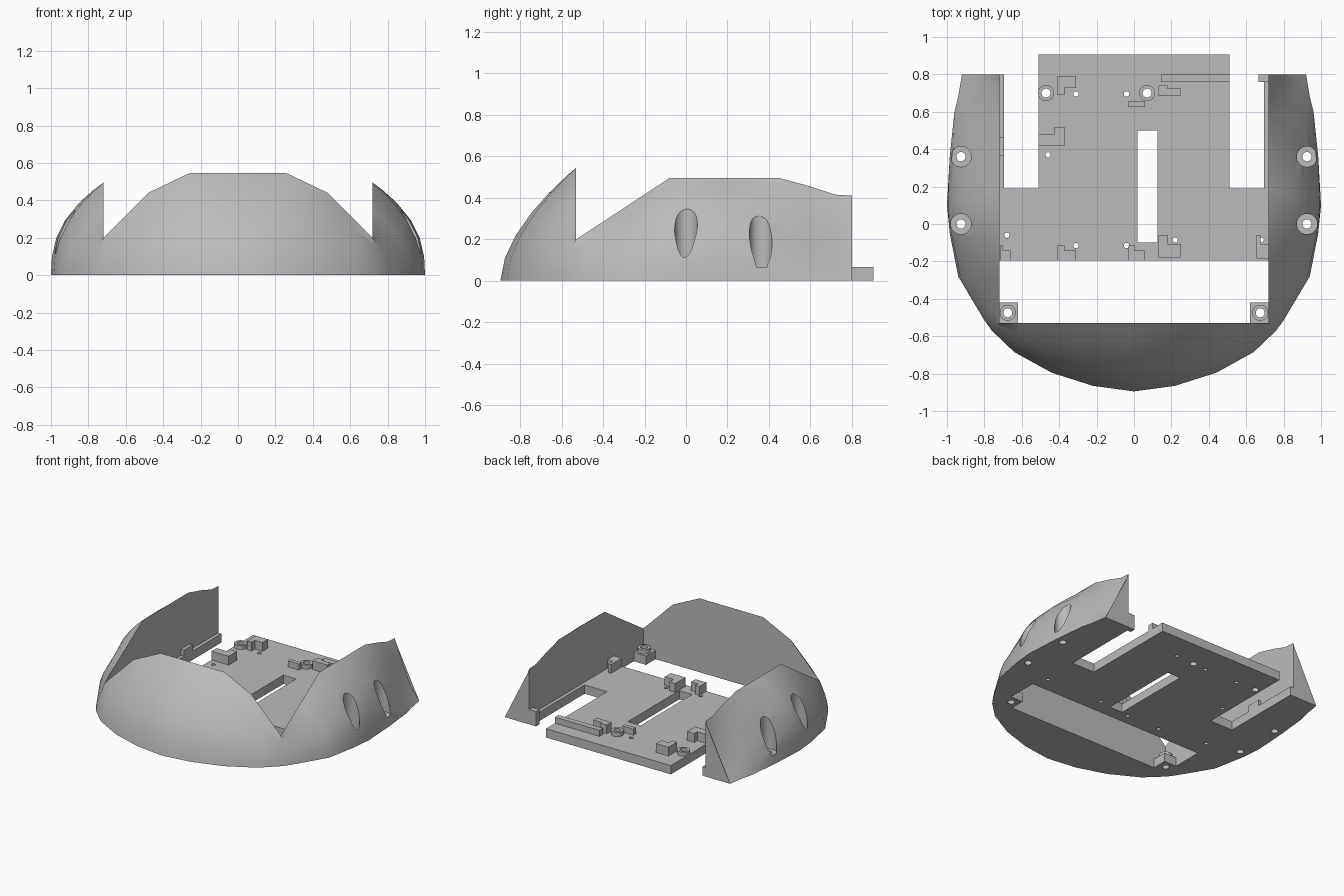
import bpy
import bmesh
import math

cube = bpy.data.objects.get("Cube")
if cube:
    bpy.data.objects.remove(cube, do_unlink=True)

grey = bpy.data.materials.new("plain grey")
grey.use_nodes = True
grey.diffuse_color = (0.5, 0.5, 0.5, 1)
grey.node_tree.nodes["Principled BSDF"].inputs["Base Color"].default_value = (0.5, 0.5, 0.5, 1)

WALL = 0.72      # inner face of the side walls
FRONT = -0.53    # inner face of the front wall
FLOOR = 0.065    # thickness of the base plate
LEVELS = (0, 0.2, 0.4, 0.6, 0.78, 0.92, 1)


def finish(name, bm):
    """Turn a bmesh into a grey object."""
    bmesh.ops.recalc_face_normals(bm, faces=bm.faces)
    mesh = bpy.data.meshes.new(name)
    bm.to_mesh(mesh)
    bm.free()
    obj = bpy.data.objects.new(name, mesh)
    bpy.context.collection.objects.link(obj)
    mesh.materials.append(grey)
    return obj


def prism(bm, outline, low, high):
    """Extrude a flat outline between two heights."""
    bottom = [bm.verts.new((x, y, low)) for x, y in outline]
    top = [bm.verts.new((x, y, high)) for x, y in outline]
    bm.faces.new(bottom)
    bm.faces.new(top)
    for i in range(len(outline)):
        j = (i + 1) % len(outline)
        bm.faces.new((bottom[i], bottom[j], top[j], top[i]))


def box(bm, x0, x1, y0, y1, low, high):
    prism(bm, ((x0, y0), (x1, y0), (x1, y1), (x0, y1)), low, high)


def circle(x, y, radius, sides=24):
    turns = [math.tau * i / sides for i in range(sides)]
    return [(x + radius * math.cos(a), y + radius * math.sin(a)) for a in turns]


def cut(obj, holes, low, high):
    """Cut round holes, given as x, y, radius, out of an object."""
    bm = bmesh.new()
    for x, y, radius in holes:
        prism(bm, circle(x, y, radius), low, high)
    cutter = finish("cutter", bm)
    subtract(obj, cutter)


def subtract(obj, cutter):
    mod = obj.modifiers.new("cut", "BOOLEAN")
    mod.operation = "DIFFERENCE"
    mod.solver = "EXACT"
    mod.object = cutter
    bpy.context.view_layer.objects.active = obj
    bpy.ops.object.modifier_apply(modifier=mod.name)
    bpy.data.objects.remove(cutter, do_unlink=True)


def smooth(obj, degrees):
    bpy.ops.object.select_all(action="DESELECT")
    obj.select_set(True)
    bpy.context.view_layer.objects.active = obj
    bpy.ops.object.shade_smooth_by_angle(angle=math.radians(degrees))


# Curved shell: foot x, y; crest x, y, z; fullness of the section
half = [
    (0.92, 0.8, WALL, 0.8, 0.41, 0.7),
    (0.94, 0.68, WALL, 0.72, 0.415, 0.85),
    (0.96, 0.6, WALL, 0.6, 0.455, 1.1),
    (0.985, 0.36, WALL, 0.45, 0.495, 1.7),
    (1, 0.1, WALL, 0.2, 0.495, 2.5),
    (0.985, -0.05, WALL, -0.08, 0.495, 2.2),
    (0.94, -0.28, WALL, -0.3, 0.35, 1.8),
    (0.8, -0.515, WALL, -0.46, 0.245, 1.5),
    (0.76, -0.57, WALL, FRONT, 0.2, 1.4),
    (0.64, -0.685, 0.6, FRONT, 0.32, 1.6),
    (0.44, -0.795, 0.48, FRONT, 0.44, 1.7),
    (0.22, -0.865, 0.26, FRONT, 0.545, 1.75),
]
middle = (0, -0.895, 0, FRONT, 0.545, 1.75)
mirrored = [(-fx, fy, -cx, cy, cz, p) for fx, fy, cx, cy, cz, p in reversed(half)]

bm = bmesh.new()
rings = []
for fx, fy, cx, cy, cz, p in half + [middle] + mirrored:
    ring = [bm.verts.new((fx + (cx - fx) * t ** p, fy + (cy - fy) * t ** p, cz * t))
            for t in LEVELS]
    ring.append(bm.verts.new((cx, cy, 0)))
    rings.append(ring)
for a, b in zip(rings, rings[1:]):
    for i in range(len(a)):
        j = (i + 1) % len(a)
        bm.faces.new((a[i], a[j], b[j], b[i]))
bm.faces.new(rings[0])
bm.faces.new(rings[-1])
bmesh.ops.triangulate(bm, faces=bm.faces)
shell = finish("curved_shell", bm)

# Screw wells in both side walls
wells = [(side * 0.925, y) for side in (-1, 1) for y in (0, 0.36)]
cut(shell, [(x, y, 0.055) for x, y in wells], FLOOR, 1)
cut(shell, [(x, y, 0.025) for x, y in wells], -0.1, 0.2)
smooth(shell, 25)

# Base plate with ledges along the walls
right = [(WALL, -0.195), (WALL, 0.8), (0.695, 0.8), (0.695, 0.19), (0.51, 0.19), (0.51, 0.905)]
bm = bmesh.new()
prism(bm, right + [(-x, y) for x, y in reversed(right)], 0, FLOOR)
plate = finish("base_plate", bm)
bm = bmesh.new()
box(bm, 0.02, 0.125, -0.1, 0.5, -0.1, 0.2)
subtract(plate, finish("slot_cutter", bm))
bosses = [(-0.47, 0.7), (0.07, 0.7)]
pin_holes = [(-0.31, 0.695), (-0.04, 0.695), (-0.46, 0.37), (-0.68, -0.06),
             (-0.31, -0.115), (-0.04, -0.115), (0.22, -0.085), (0.68, -0.085), (0.22, 0.71)]
cut(plate, [(x, y, 0.024) for x, y in bosses] + [(x, y, 0.014) for x, y in pin_holes], -0.1, 0.2)


def boss(name, x, y, low):
    """Raised ring around a screw hole."""
    bm = bmesh.new()
    prism(bm, circle(x, y, 0.043), low, low + 0.03)
    ring = finish(name, bm)
    cut(ring, [(x, y, 0.024)], -0.1, 0.3)
    smooth(ring, 30)


for x, y in bosses:
    boss("plate_boss", x, y, FLOOR)

# Corner posts behind the front wall
for side, name in ((-1, "right"), (1, "left")):
    bm = bmesh.new()
    inner, outer = sorted((side * 0.62, side * WALL))
    box(bm, inner, outer, FRONT, -0.42, 0, FLOOR)
    post = finish(name + "_corner_post", bm)
    cut(post, [(side * 0.675, -0.475, 0.024)], -0.1, 0.2)
    boss(name + "_post_boss", side * 0.675, -0.475, FLOOR)


def bracket(x0, x1, y0, y1, open_x, open_y):
    """L-shaped clip with its open corner towards the given signs."""
    bm = bmesh.new()
    mx, my = (x0 + x1) / 2 - open_x * 0.012, (y0 + y1) / 2 + open_y * 0.012
    xs = (x0, mx) if open_x > 0 else (mx, x1)
    ys = (y0, my) if open_y > 0 else (my, y1)
    rest = (my, y1) if open_y > 0 else (y0, my)
    box(bm, x0, x1, *ys, FLOOR, 0.13)
    box(bm, *xs, *rest, FLOOR, 0.13)
    finish("clip_bracket", bm)


bracket(-0.41, -0.31, 0.69, 0.79, 1, -1)
bracket(-0.51, -0.37, 0.42, 0.515, -1, 1)
bracket(0.13, 0.25, 0.685, 0.74, 1, 1)
bracket(0.13, 0.25, -0.18, -0.06, 1, 1)
bracket(0.655, WALL, -0.185, -0.06, 1, 1)
for x0, x1 in ((-0.715, -0.66), (-0.41, -0.31), (-0.03, 0.06)):
    bracket(x0, x1, -0.195, -0.115, 1, 1)

# Straight stops
for name, x0, x1, y0, y1 in (("rear_bar", 0.145, 0.51, 0.76, 0.8),
                             ("small_stop", -0.03, 0.06, 0.625, 0.655),
                             ("wall_clip", -WALL, -0.695, 0.365, 0.465)):
    bm = bmesh.new()
    box(bm, x0, x1, y0, y1, FLOOR, 0.11)
    finish(name, bm)
bm = bmesh.new()
box(bm, 0.665, WALL, 0.76, 0.8, 0, 0.11)
finish("rear_nub", bm)
